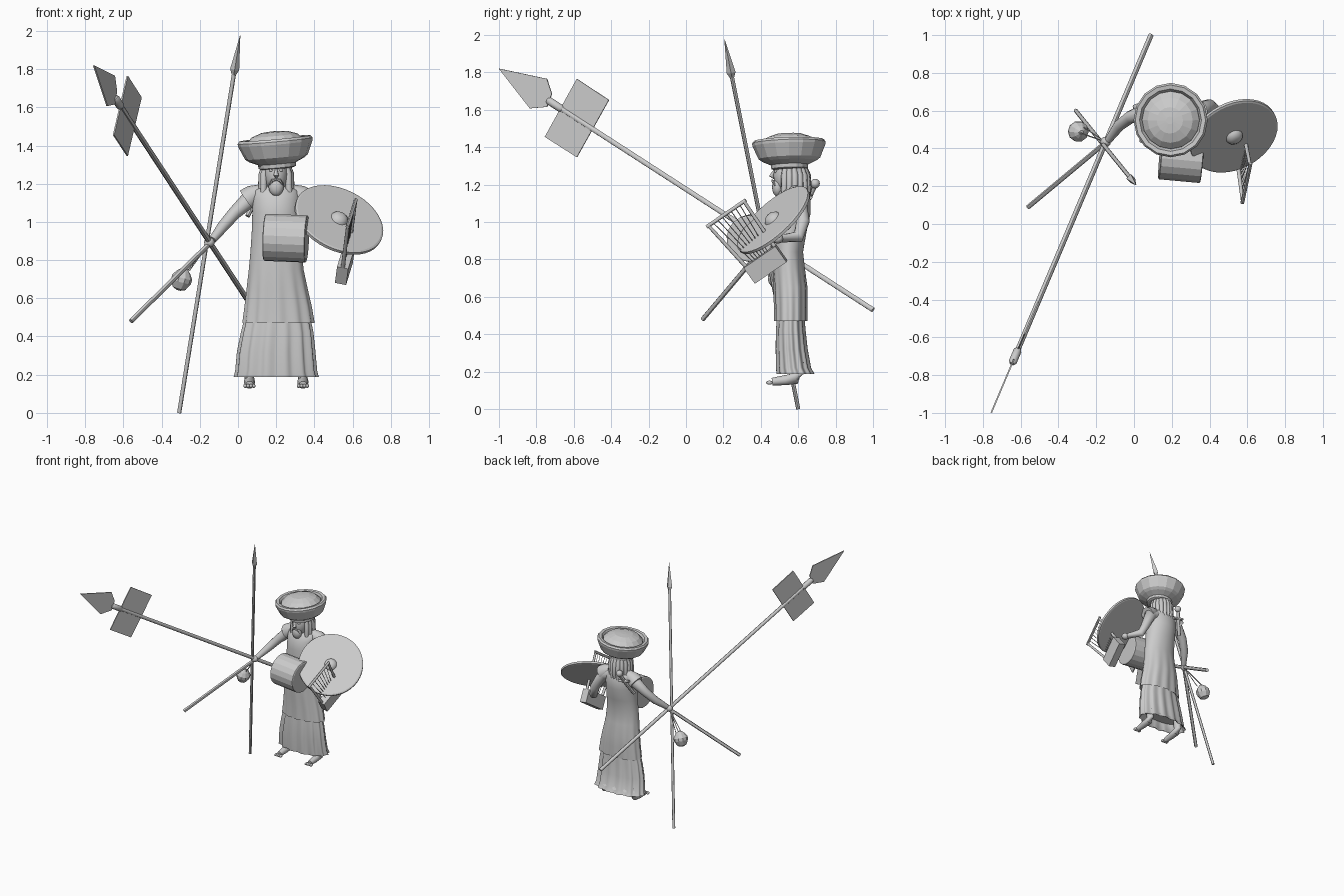
import bpy, bmesh, math
from mathutils import Vector, Matrix

if "Cube" in bpy.data.objects:
    bpy.data.objects.remove(bpy.data.objects["Cube"])

stone = bpy.data.materials.new("light_grey")
stone.use_nodes = True
stone.diffuse_color = (0.6, 0.6, 0.6, 1)
stone.node_tree.nodes["Principled BSDF"].inputs["Base Color"].default_value = (0.6, 0.6, 0.6, 1)


def finish(name, bm, smooth=None):
    bmesh.ops.recalc_face_normals(bm, faces=bm.faces)
    mesh = bpy.data.meshes.new(name)
    bm.to_mesh(mesh)
    bm.free()
    mesh.materials.append(stone)
    ob = bpy.data.objects.new(name, mesh)
    bpy.context.collection.objects.link(ob)
    if smooth:
        bpy.ops.object.select_all(action="DESELECT")
        ob.select_set(True)
        bpy.context.view_layer.objects.active = ob
        bpy.ops.object.shade_smooth_by_angle(angle=math.radians(smooth))
    return ob


def loft(name, rings, smooth=None, caps=True):
    """Skin a list of closed point rings."""
    bm = bmesh.new()
    rows = [[bm.verts.new(p) for p in ring] for ring in rings]
    n = len(rows[0])
    for a, b in zip(rows, rows[1:]):
        for i in range(n):
            j = (i + 1) % n
            bm.faces.new((a[i], a[j], b[j], b[i]))
    if caps:
        bm.faces.new(rows[0])
        bm.faces.new(rows[-1])
    return finish(name, bm, smooth)


def circle(c, u, v, ru, rv, n):
    return [Vector(c) + u * ru * math.cos(t) + v * rv * math.sin(t)
            for t in (2 * math.pi * i / n for i in range(n))]


def tube(name, pts, radii, n=8, smooth=45):
    pts = [Vector(p) for p in pts]
    rings = []
    for i, p in enumerate(pts):
        d = (pts[min(i + 1, len(pts) - 1)] - pts[max(i - 1, 0)]).normalized()
        ref = Vector((0, 1, 0)) if abs(d.y) < 0.8 else Vector((1, 0, 0))
        u = d.cross(ref).normalized()
        rings.append(circle(p, u, d.cross(u), radii[i], radii[i], n))
    return loft(name, rings, smooth)


def ball(name, c, size, n=16, smooth=60):
    bm = bmesh.new()
    bmesh.ops.create_uvsphere(bm, u_segments=n, v_segments=max(5, n // 2), radius=1)
    bmesh.ops.transform(bm, matrix=Matrix.Translation(c) @ Matrix.Diagonal((*size, 1)), verts=bm.verts)
    return finish(name, bm, smooth)


def lathe(name, profile, centre, axis, n, smooth=None):
    """Turn (radius, height) pairs around an axis."""
    rot = Vector((0, 0, 1)).rotation_difference(Vector(axis)).to_matrix()
    rings = [circle(Vector(centre) + rot @ Vector((0, 0, h)), rot.col[0], rot.col[1], r, r, n)
             for r, h in profile]
    return loft(name, rings, smooth)


def plate(name, outline, thickness, normal):
    off = Vector(normal).normalized() * thickness / 2
    return loft(name, [[Vector(p) + s * off for p in outline] for s in (-1, 1)])


def robe(name, rows, folds, n=96):
    """Elliptical rows: z, cx, rx, cy, ry, fold depth."""
    rings = []
    for z, cx, rx, cy, ry, depth in rows:
        ring = []
        for i in range(n):
            t = 2 * math.pi * i / n
            k = 1 + depth * math.cos(folds * t) * (0.4 + 0.6 * abs(math.sin(t)))
            ring.append((cx + rx * k * math.cos(t), cy + ry * k * math.sin(t), z))
        rings.append(ring)
    return loft(name, rings, 50)


# Robe in two layers
robe("upper_robe", [
    (0.49, .21, .16, .56, .07, 0), (0.47, .212, .186, .56, .086, .05),
    (0.56, .21, .173, .56, .087, .04), (0.65, .205, .158, .558, .089, .03),
    (0.75, .2, .143, .55, .085, .01), (0.84, .2, .135, .546, .08, 0),
    (0.95, .2, .128, .555, .09, 0), (1.05, .2, .125, .565, .102, 0),
    (1.12, .2, .125, .57, .095, 0), (1.165, .2, .118, .575, .075, 0),
    (1.19, .2, .07, .575, .055, 0), (1.22, .2, .045, .57, .045, 0)], 12)
robe("lower_robe", [
    (0.25, .2, .17, .58, .07, 0), (0.19, .2, .212, .585, .093, .06),
    (0.188, .2, .218, .585, .098, .06), (0.22, .2, .209, .575, .09, .07),
    (0.32, .2, .2, .565, .082, .07), (0.42, .205, .186, .56, .077, .06),
    (0.52, .207, .165, .56, .07, .03)], 14)

# Feet with toes
for side, x in (("right", .06), ("left", .34)):
    tube(side + "_foot", [(x, .6, .25), (x, .6, .19), (x, .585, .162), (x, .53, .154), (x, .46, .146)],
         [.03, .028, .03, .027, .02], 12, 60)
    for i in range(4):
        tx = x + (i - 1.5) * .015
        ball(side + "_toe", (tx, .446, .141), (.01, .018, .011), 8)

# Head, face, beard and hair
tube("neck", [(.2, .57, 1.15), (.2, .565, 1.26)], [.045, .045], 14)
ball("head", (.2, .545, 1.25), (.062, .078, .1), 24)
tube("nose", [(.2, .472, 1.275), (.2, .457, 1.243), (.2, .47, 1.235)], [.006, .014, .008], 8, 60)
ball("beard", (.2, .49, 1.185), (.04, .03, .05), 16)
for s in (-1, 1):
    ball("eye", (.2 + s * .025, .479, 1.27), (.013, .008, .008), 10)
    tube("brow", [(.2 + s * .008, .468, 1.283), (.2 + s * .03, .472, 1.29), (.2 + s * .045, .49, 1.28)],
         [.004, .006, .004], 6)
    tube("moustache", [(.2, .462, 1.222), (.2 + s * .02, .465, 1.217), (.2 + s * .034, .475, 1.195)],
         [.006, .008, .003], 6)
ball("hair_back", (.2, .595, 1.235), (.074, .06, .11), 20)
for i in range(13):
    a = math.radians(-32 + i * 20.3)
    ca, sa = math.cos(a), math.sin(a)
    low = 1.09 + .025 * math.sin(i * 2.4)
    tube("hair_lock", [(.2 + .055 * ca, .565 + .06 * sa, 1.32), (.2 + .075 * ca, .57 + .078 * sa, 1.25),
                       (.2 + .078 * ca, .57 + .085 * sa, 1.17), (.2 + .09 * ca, .565 + .09 * sa, low)],
         [.012, .02, .018, .004], 7, 60)

# Wide hat with rolled bowl brim and domed crown
lathe("hat", [(.085, -.045), (.098, -.04), (.1, -.02), (.145, 0), (.165, .015), (.195, .085),
              (.197, .1), (.187, .113), (.165, .11), (.153, .09), (.15, .1), (.12, .128),
              (.07, .146), (.02, .15)], (.203, .553, 1.325), (-.09, -.03, 1), 16)
lathe("hat_band", [(.085, 0), (.095, .01), (.095, .03), (.085, .04)], (.2, .553, 1.285), (-.06, 0, 1), 16)

# Arms, sleeves and hands
tube("right_arm", [(.12, .59, 1.13), (.06, .59, 1.12), (-.02, .565, 1.045), (-.08, .52, .975), (-.135, .445, .905)],
     [.05, .046, .034, .03, .02], 14, 60)
tube("left_arm", [(.28, .59, 1.13), (.34, .6, 1.11), (.4, .625, 1.0), (.43, .6, .92), (.49, .5, .91)],
     [.05, .046, .036, .032, .022], 14, 60)
for s in (-1, 1):
    tube("sleeve", [(.2 + s * .07, .583, 1.165), (.2 + s * .12, .588, 1.14), (.2 + s * .155, .59, 1.115)],
         [.035, .055, .06], 16)
ball("right_hand", (-.15, .435, .893), (.028, .028, .026), 12)
ball("left_hand", (.5, .49, .91), (.03, .03, .026), 12)

# Upright spear
foot, tip = Vector((-.308, .6, 0)), Vector((.012, .205, 1.98))
tube("upright_spear_shaft", [foot, foot.lerp(tip, .91)], [.011, .011])
tube("upright_spear_head", [foot.lerp(tip, t) for t in (.895, .908, .935, .998)],
     [.012, .024, .017, .001], 4, None)

# Long lance with flat blade and square pennant
butt, point = Vector((.09, 1, .53)), Vector((-.756, -1, 1.82))
tube("lance_shaft", [butt, butt.lerp(point, .87)], [.014, .014])
tube("lance_socket", [butt.lerp(point, t) for t in (.83, .835, .865, .87)], [.014, .022, .022, .014])
along = point - butt
across = Vector((-along.y, along.x, 0))


def on_lance(y, z):
    return Vector((butt.x + along.x * (y - butt.y) / along.y, y, z))


plate("lance_blade", [on_lance(*p) for p in
      ((-1, 1.82), (-.743, 1.765), (-.717, 1.685), (-.743, 1.615), (-.834, 1.607))], .008, across)
plate("pennant", [on_lance(*p) for p in
      ((-.583, 1.765), (-.412, 1.652), (-.583, 1.346), (-.754, 1.455))], .008, across)

# Short staff and hanging pouch
tube("short_staff", [(-.56, .09, .48), (-.11, .465, .925)], [.013, .013])
lathe("pouch", [(.012, -.06), (.035, -.05), (.054, -.012), (.054, .012), (.035, .04), (.012, .06)],
      (-.295, .49, .7), (.3, -.1, 1), 10)
for dx, dy in ((-.02, 0), (.02, .02), (.03, -.02)):
    tube("pouch_cord", [(-.15, .435, .89), (-.285 + dx, .49 + dy, .745)], [.003, .003], 5)

# Drum
lathe("drum", [(.117, -.112), (.124, -.108), (.124, .108), (.117, .112)], (.25, .35, .915), (1, -.09, -.04), 18)

# Round shield with boss
face = Vector((.345, -.63, .69)).normalized()
centre = Vector((.528, .467, 1.01))
lathe("shield", [(.235, -.012), (.245, -.008), (.245, .008), (.235, .012)], centre, face, 40)
lathe("shield_boss", [(.048, .01), (.042, .022), (.028, .034), (.01, .038)], centre, face, 16, 40)

# Lyre
bar_a, bar_b = Vector((.575, .12, .98)), Vector((.615, .31, 1.11))
u = (bar_b - bar_a).normalized()
down = Vector((-.035, .21, -.27))
down = (down - u * down.dot(u)).normalized()
w = u.cross(down)
body = Vector((.56, .425, .775))
base = body - down * .052
plate("lyre_box", [body + u * a * .104 + down * b * .052 for a, b in ((-1, -1), (1, -1), (1, 1), (-1, 1))], .06, w)
tube("lyre_crossbar", [bar_a - u * .012, bar_b + u * .012], [.01, .01])
for s, end in ((-1, bar_a), (1, bar_b)):
    tube("lyre_arm", [end, base + u * s * .095], [.009, .011])
for i in range(7):
    k = (i + 1) / 8
    tube("lyre_string", [bar_a.lerp(bar_b, k), base + u * (k - .5) * .13], [.0025, .0025], 4)

# Hilt slung on the back
tube("hilt", [(.05, .61, 1.03), (.09, .65, 1.11), (.125, .687, 1.19)], [.012, .013, .013])
ball("hilt_pommel", (.13, .69, 1.205), (.026, .026, .026), 12)
tube("hilt_guard", [(.06, .665, 1.15), (.15, .665, 1.13)], [.011, .011])
